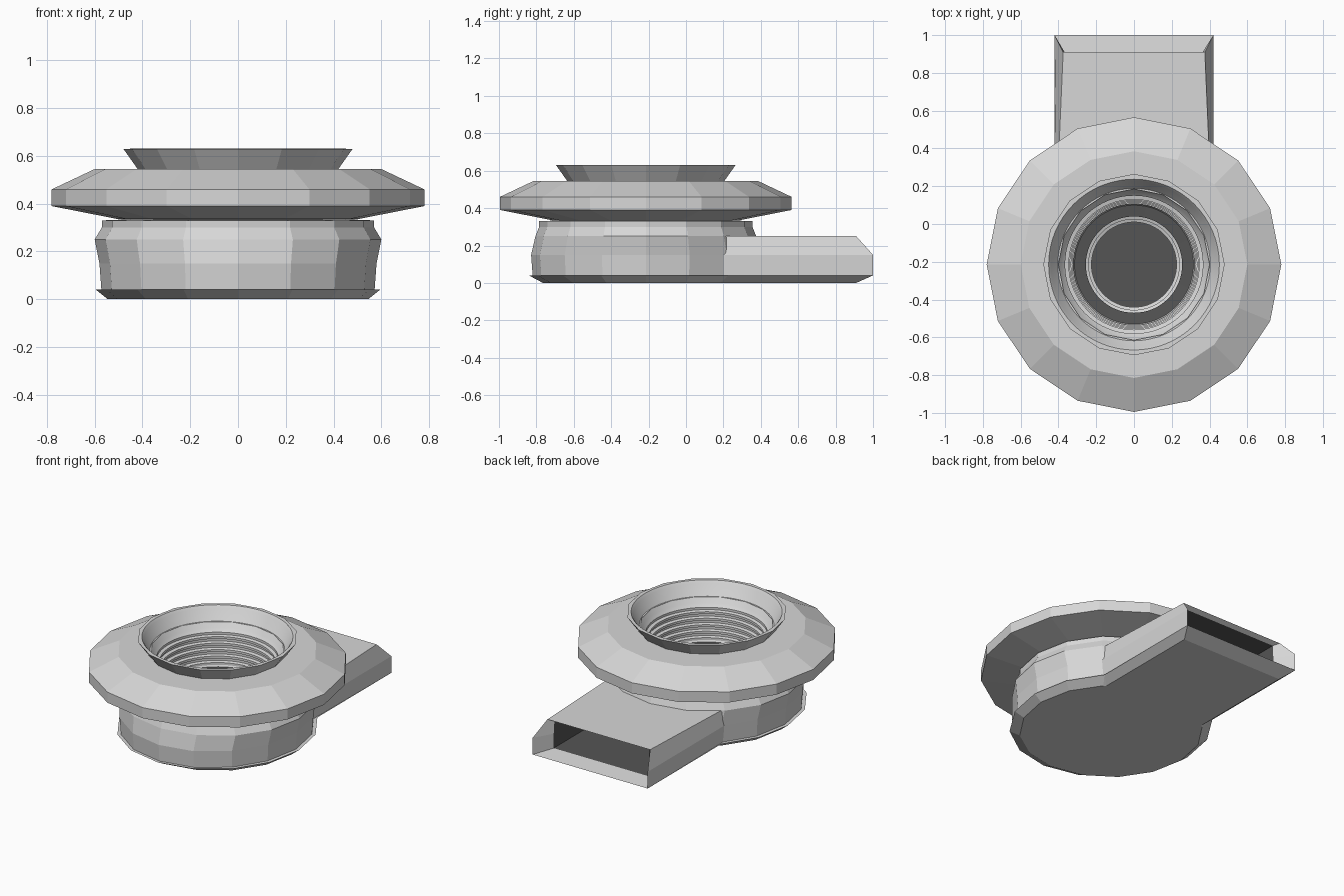
import bpy, bmesh, math

if "Cube" in bpy.data.objects:
    bpy.data.objects.remove(bpy.data.objects["Cube"])

CY = -0.215  # centre of the round parts along y


def material(name, value):
    m = bpy.data.materials.new(name)
    m.diffuse_color = (value, value, value, 1)
    m.use_nodes = True
    m.node_tree.nodes["Principled BSDF"].inputs["Base Color"].default_value = m.diffuse_color
    return m


LIGHT = material("light grey", 0.68)
DARK = material("dark grey", 0.09)


def finish(name, bm):
    bmesh.ops.recalc_face_normals(bm, faces=bm.faces[:])
    me = bpy.data.meshes.new(name)
    bm.to_mesh(me)
    bm.free()
    me.materials.append(LIGHT)
    me.materials.append(DARK)
    ob = bpy.data.objects.new(name, me)
    bpy.context.collection.objects.link(ob)
    return ob


def skin(name, loops, cap_first=True, cap_last=True, dark=()):
    """Joins equal-length loops of points; spans listed in dark get the dark colour."""
    bm = bmesh.new()
    rings = [[bm.verts.new(p) for p in lp] for lp in loops]
    n = len(rings[0])
    for k in range(len(rings) - 1):
        a, b = rings[k], rings[k + 1]
        for i in range(n):
            j = (i + 1) % n
            f = bm.faces.new((a[i], a[j], b[j], b[i]))
            f.material_index = 1 if k in dark else 0
    if cap_first:
        bm.faces.new(rings[0])
    if cap_last:
        f = bm.faces.new(rings[-1])
        f.material_index = 1 if len(rings) - 1 in dark else 0
    return finish(name, bm)


def ring(rx, ry, z, n):
    return [(rx * math.sin(2 * math.pi * i / n),
             CY + ry * math.cos(2 * math.pi * i / n), z) for i in range(n)]


def lathe(name, profile, n=16, **kw):
    return skin(name, [ring(p[0], p[-2], p[-1], n) for p in profile], **kw)


# Base plate with chamfered underside
lathe("round_base", [(0.545, 0.55, 0), (0.595, 0.625, 0.04), (0.3, 0.3, 0.041)])
# Faceted round body, open in the middle
lathe("lower_body", [(0.572, 0.605, 0.04), (0.58, 0.613, 0.15), (0.60, 0.59, 0.25),
                     (0.57, 0.57, 0.30), (0.57, 0.57, 0.33), (0.45, 0.45, 0.335)],
      cap_first=False, cap_last=False)
# Wide flange
lathe("flange", [(0.40, 0.334), (0.50, 0.335), (0.78, 0.39), (0.78, 0.46),
                 (0.60, 0.545), (0.40, 0.545)], cap_first=False, cap_last=False)
# Flared collar
lathe("collar", [(0.415, 0.54), (0.42, 0.545), (0.48, 0.63), (0.46, 0.63)],
      cap_first=False, cap_last=False)

# Threaded inner liner with stepped dark floor
threads = []
for k in range(5):
    z = 0.49 - 0.04 * k
    r = 0.365 - 0.006 * k
    threads += [(r, z), (r, z - 0.015), (r - 0.02, z - 0.02), (r - 0.02, z - 0.035)]
profile = [(0.471, 0.6305), (0.452, 0.6305), (0.44, 0.615), (0.385, 0.51)] + threads
first_dark = len(profile)
profile += [(0.315, 0.285), (0.255, 0.28), (0.255, 0.265), (0.24, 0.26),
            (0.24, 0.10), (0.225, 0.095), (0.225, 0.07)]
liner = lathe("threaded_liner", profile, n=64, cap_first=False,
              dark=(first_dark, first_dark + 3, first_dark + 5, len(profile) - 1))
bpy.ops.object.select_all(action='DESELECT')
liner.select_set(True)
bpy.context.view_layer.objects.active = liner
bpy.ops.object.shade_smooth_by_angle(angle=math.radians(30))


# Flat outlet duct with recessed mouth
def section(pts):
    return [(x, y, z) for x, y, z in pts] + [(-x, y, z) for x, y, z in reversed(pts)]


skin("outlet_duct", [
    section([(0.41, 0.10, 0.04), (0.42, 0.10, 0.15), (0.41, 0.10, 0.25)]),
    section([(0.42, 1.00, 0.04), (0.42, 1.00, 0.15), (0.375, 0.91, 0.25)]),
    section([(0.35, 0.88, 0.055), (0.35, 0.88, 0.15), (0.345, 0.88, 0.235)]),
    section([(0.35, 0.45, 0.055), (0.35, 0.45, 0.15), (0.345, 0.45, 0.235)]),
], dark=(2, 3))


# Chamfered plate under the duct
def plate(w, y, z):
    return [(-w, -0.1, z), (w, -0.1, z), (w, y, z), (-w, y, z)]


skin("duct_base", [plate(0.37, 0.91, 0), plate(0.42, 1.0, 0.04)])
